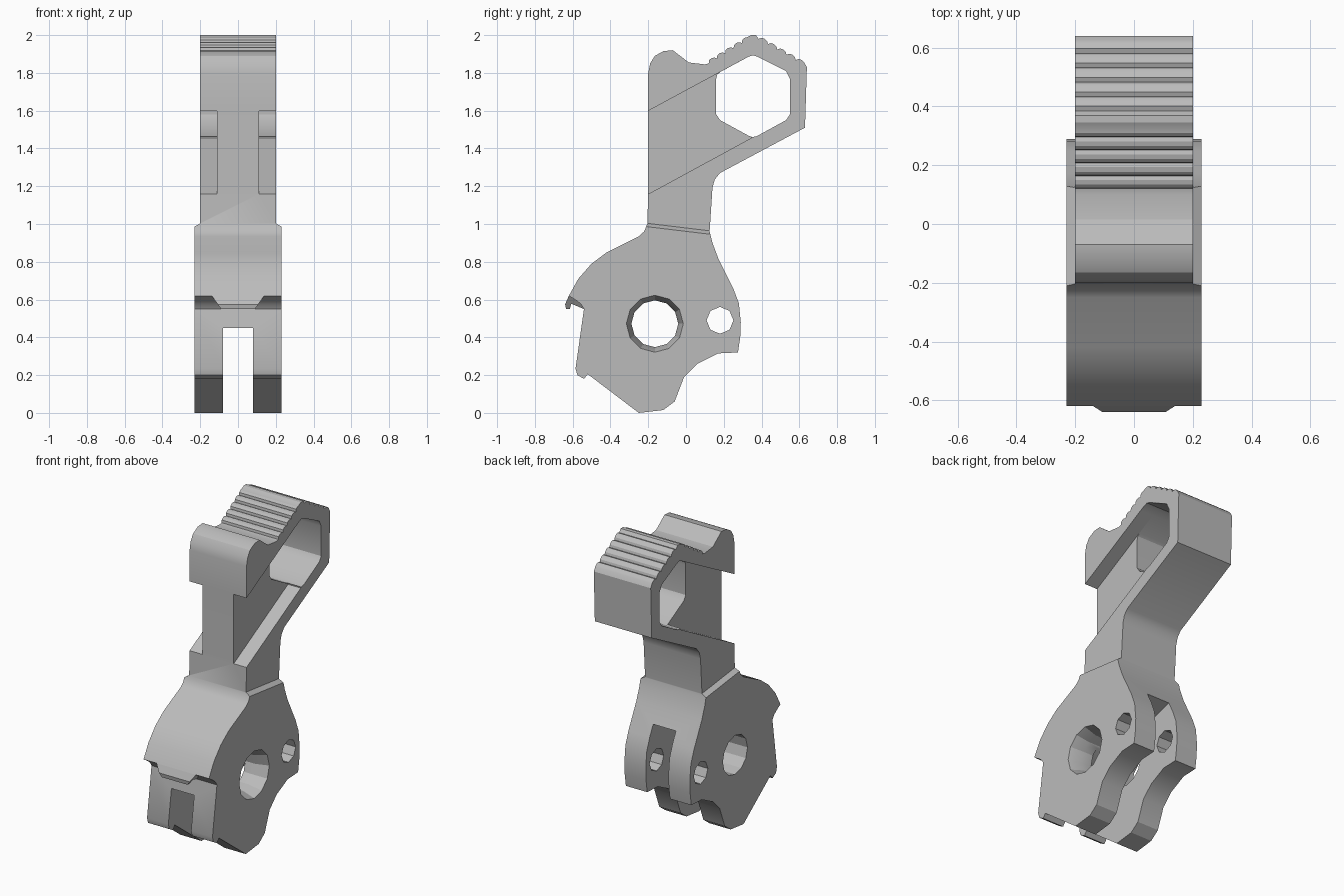
import bpy, bmesh, math
from mathutils import Vector

cube = bpy.data.objects.get("Cube")
if cube:
    bpy.data.objects.remove(cube, do_unlink=True)

steel = bpy.data.materials.new("steel_grey")
steel.use_nodes = True
GREY = (0.5, 0.5, 0.5, 1)
steel.diffuse_color = GREY
steel.node_tree.nodes["Principled BSDF"].inputs["Base Color"].default_value = GREY


def prism(name, points, left, right):
    """Extrude a (y, z) outline between two x positions; each may be a function of (y, z)."""
    at = lambda x, y, z: x(y, z) if callable(x) else x
    bm = bmesh.new()
    a = [bm.verts.new((at(left, y, z), y, z)) for y, z in points]
    b = [bm.verts.new((at(right, y, z), y, z)) for y, z in points]
    bm.faces.new(a)
    bm.faces.new(b)
    for i in range(len(a)):
        j = (i + 1) % len(a)
        bm.faces.new((a[i], a[j], b[j], b[i]))
    bmesh.ops.recalc_face_normals(bm, faces=bm.faces)
    mesh = bpy.data.meshes.new(name)
    bm.to_mesh(mesh)
    bm.free()
    mesh.materials.append(steel)
    obj = bpy.data.objects.new(name, mesh)
    bpy.context.collection.objects.link(obj)
    return obj


def select(obj):
    bpy.ops.object.select_all(action="DESELECT")
    obj.select_set(True)
    bpy.context.view_layer.objects.active = obj


def cut(target, cutter):
    cutter.hide_render = True
    mod = target.modifiers.new("cut", "BOOLEAN")
    mod.operation, mod.solver, mod.object = "DIFFERENCE", "EXACT", cutter
    select(target)
    bpy.ops.object.modifier_apply(modifier=mod.name)
    bpy.data.objects.remove(cutter, do_unlink=True)


def ring(cy, cz, r, n):
    return [(cy + r * math.cos(math.tau * i / n), cz + r * math.sin(math.tau * i / n))
            for i in range(n)]


def teeth(start, end, n, height):
    """Rounded grip ridges along a straight slope."""
    s, e = Vector(start), Vector(end)
    step = (e - s) / n
    up = Vector((-step.y, step.x)).normalized() * height
    out = []
    for i in range(n):
        p = s + step * i
        out += [p, p + step * .2 + up * .8, p + step * .5 + up, p + step * .8 + up * .7]
    return [tuple(p) for p in out]


# Full side outline, clockwise from the front hook
outline = [(-.62, .62), (-.57, .71), (-.5, .79), (-.42, .85), (-.25, .935), (-.222, .96),
           (-.205, 1.0), (-.2, 1.16), (-.2, 1.8), (-.19, 1.85), (-.165, 1.89),
           (-.12, 1.915), (-.07, 1.92), (.015, 1.855), (.1, 1.845)]
outline += teeth((.12, 1.85), (.34, 1.985), 5, .016)
outline += [(.345, 2.0), (.37, 2.0)]
outline += teeth((.385, 1.98), (.63, 1.84), 5, .016)
outline += [(.64, 1.83), (.63, 1.51), (.18, 1.27), (.152, 1.235), (.14, 1.19), (.125, .96),
            (.14, .9), (.17, .82), (.25, .66), (.28, .58), (.29, .48), (.287, .4),
            (.275, .32), (.17, .315), (.06, .26), (-.01, .19), (-.06, .06), (-.12, .015),
            (-.25, 0), (-.52, .205), (-.54, .18), (-.575, .2), (-.585, .235),
            (-.54, .55), (-.555, .575), (-.58, .595)]
body = prism("hammer_body", outline, -.23, .23)

# Narrower upper arm with a slanted shoulder
shoulder = lambda y: .985 - .12 * (y + .2)
top_trim = [(-.9, shoulder(-.9) + .018), (-.9, 2.4), (.9, 2.4), (.9, shoulder(.9) + .018)]
edge_trim = [(-.9, shoulder(-.9)), (-.9, shoulder(-.9) + .018),
             (.9, shoulder(.9) + .018), (.9, shoulder(.9))]
for side in (-1, 1):
    cut(body, prism("arm_trim", top_trim, side * .2, side * .4))
    slope = lambda y, z, s=side: s * (.23 if z < shoulder(y) + .009 else .2)
    cut(body, prism("shoulder_trim", edge_trim, slope, side * .4))

# Hexagonal window through the spur
cut(body, prism("window", [(.16, 1.77), (.165, 1.79), (.18, 1.804), (.33, 1.885),
                           (.355, 1.893), (.38, 1.885), (.53, 1.81), (.55, 1.77),
                           (.55, 1.58), (.53, 1.55), (.375, 1.465), (.352, 1.46),
                           (.33, 1.468), (.18, 1.55), (.16, 1.58)], -.5, .5))

# Slanted side recesses that leave a thin web
for side in (-1, 1):
    cut(body, prism("side_recess", [(-.4, 1.491), (.3, 1.869), (.345, 1.455), (-.4, 1.05)],
                    side * .11, side * .4))

# Slot between the lower cheeks, rising to the back
cut(body, prism("strut_slot", [(-.8, -.2), (-.8, .45), (-.55, .45), (0, .66),
                               (.25, .74), (.6, .84), (.6, -.2)], -.08, .08))

# Pivot hole with a countersink on the left, and the small pin hole
cut(body, prism("pivot_hole", ring(-.165, .472, .124, 12), -.5, .5))
bevel = prism("countersink", ring(-.165, .472, .124, 12), .15, .25)
for v in bevel.data.vertices:
    if v.co.x > .2:
        v.co.y = -.165 + (v.co.y + .165) * 1.27
        v.co.z = .472 + (v.co.z - .472) * 1.27
cut(body, bevel)
cut(body, prism("pin_hole", ring(.18, .49, .071, 8), -.5, .5))

# Tapered centre tongue of the front hook
half = lambda y, z: .09 + .7 * (z - .55)
tongue = prism("hook_tongue", [(-.62, .62), (-.64, .575), (-.635, .55), (-.615, .55),
                               (-.608, .578), (-.54, .55), (-.5, .6), (-.56, .66)],
               lambda y, z: -half(y, z), half)

select(body)
bpy.ops.object.shade_smooth_by_angle(angle=math.radians(28))
